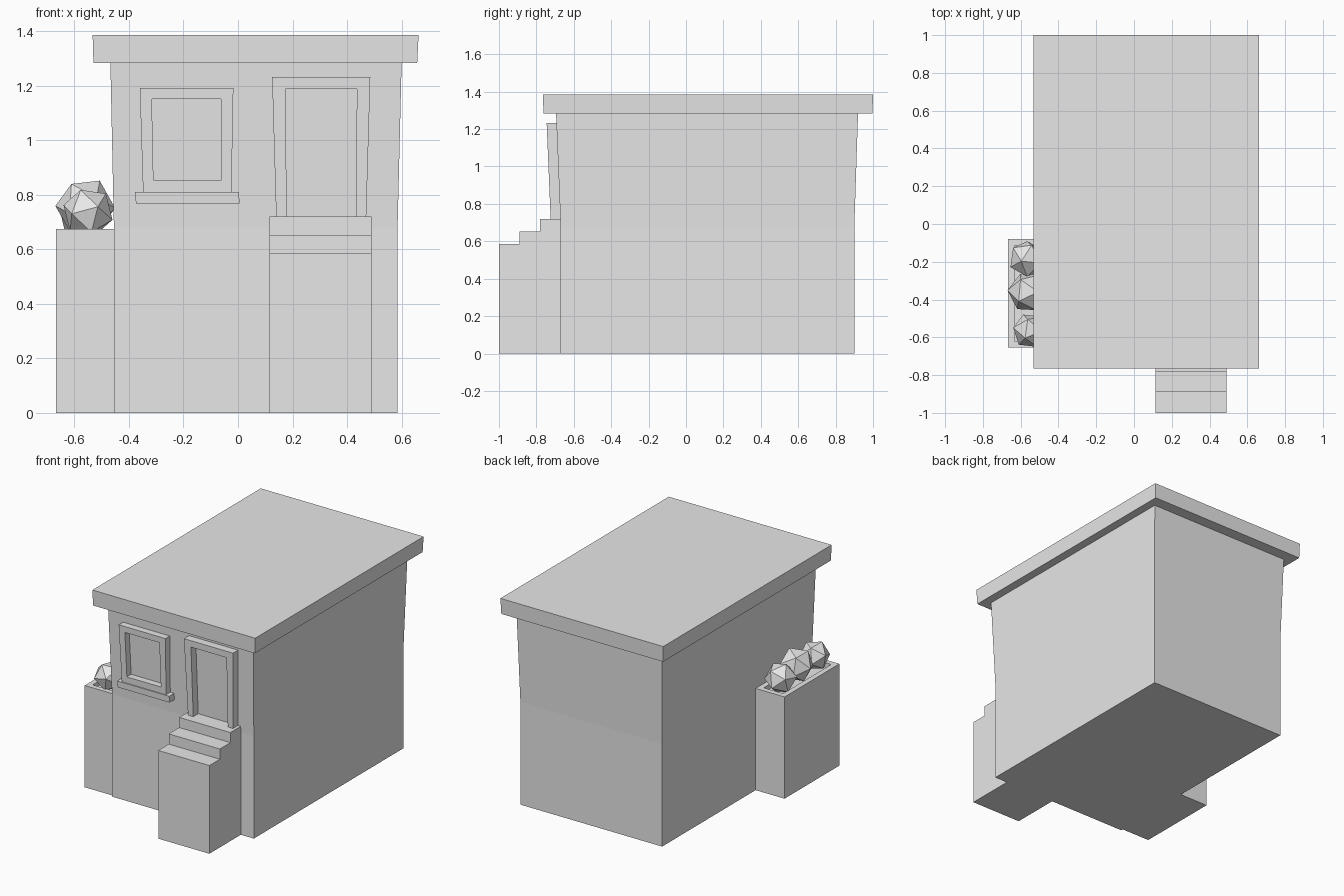
import bpy, bmesh, random
from mathutils import Vector

cube = bpy.data.objects.get("Cube")
if cube:
    bpy.data.objects.remove(cube, do_unlink=True)

random.seed(4)
GREY = (0.8, 0.8, 0.8, 1)
mat = bpy.data.materials.new("plain grey")
mat.use_nodes = True
mat.diffuse_color = GREY
mat.node_tree.nodes["Principled BSDF"].inputs["Base Color"].default_value = GREY


def finish(name, bm):
    bmesh.ops.recalc_face_normals(bm, faces=bm.faces)
    mesh = bpy.data.meshes.new(name)
    bm.to_mesh(mesh)
    bm.free()
    mesh.materials.append(mat)
    ob = bpy.data.objects.new(name, mesh)
    bpy.context.collection.objects.link(ob)
    return ob


def loft(name, levels):
    """Stack of rectangles, each (x0, x1, y0, y1, z), skinned into a solid."""
    bm = bmesh.new()
    rings = [[bm.verts.new((x, y, z)) for x, y in ((x0, y0), (x1, y0), (x1, y1), (x0, y1))]
             for x0, x1, y0, y1, z in levels]
    for a, b in zip(rings, rings[1:]):
        for i in range(4):
            j = (i + 1) % 4
            bm.faces.new((a[i], a[j], b[j], b[i]))
    bm.faces.new(rings[0])
    bm.faces.new(rings[-1])
    return finish(name, bm)


def wall_y(z):
    """Front wall position, which leans outward above the plinth height."""
    return -0.67 - 0.025 * max(0, z - 0.68) / 0.6


def frame(name, outer, inner, depth, sides):
    """Leaning surround; corners run bottom left, top left, top right, bottom right."""
    bm = bmesh.new()

    def ring(points, out):
        return [bm.verts.new((x, wall_y(z) - out, z)) for x, z in points]

    of, inf = ring(outer, depth), ring(inner, depth)
    ob, inb = ring(outer, -0.01), ring(inner, -0.01)
    for i in range(sides):
        j = (i + 1) % 4
        for a, b in ((of, inf), (inf, inb), (inb, ob), (ob, of)):
            bm.faces.new((a[i], a[j], b[j], b[i]))
    if sides < 4:
        for i in (0, sides):
            bm.faces.new((of[i], inf[i], inb[i], ob[i]))
    return finish(name, bm)


# Main building and flat roof
loft("building_walls", [(-0.455, 0.585, -0.67, 0.90, 0),
                        (-0.455, 0.585, -0.67, 0.90, 0.68),
                        (-0.468, 0.60, -0.695, 0.92, 1.29)])
loft("roof_slab", [(-0.53, 0.657, -0.762, 0.997, 1.283),
                   (-0.533, 0.662, -0.765, 1.0, 1.386)])

# Front steps, as a profile pushed sideways
bm = bmesh.new()
profile = [(-0.67, 0), (-1, 0), (-1, 0.585), (-0.89, 0.585),
           (-0.89, 0.653), (-0.78, 0.653), (-0.78, 0.72), (-0.67, 0.72)]
side = bm.faces.new([bm.verts.new((0.115, y, z)) for y, z in profile])
pushed = bmesh.ops.extrude_face_region(bm, geom=[side])["geom"]
bmesh.ops.translate(bm, vec=Vector((0.375, 0, 0)),
                    verts=[v for v in pushed if isinstance(v, bmesh.types.BMVert)])
if not side.is_valid or len(bm.faces) < len(profile) + 2:
    bmesh.ops.holes_fill(bm, edges=bm.edges)
finish("front_steps", bm)

# Door and window surrounds
frame("door_frame",
      [(0.14, 0.72), (0.125, 1.232), (0.485, 1.232), (0.47, 0.72)],
      [(0.178, 0.72), (0.175, 1.188), (0.436, 1.188), (0.432, 0.72)], 0.052, 3)
frame("window_frame",
      [(-0.348, 0.81), (-0.36, 1.191), (-0.017, 1.191), (-0.024, 0.81)],
      [(-0.31, 0.853), (-0.316, 1.151), (-0.063, 1.151), (-0.06, 0.853)], 0.045, 4)
loft("window_sill", [(-0.374, 0.005, -0.725, -0.66, 0.768),
                     (-0.378, 0.004, -0.727, -0.66, 0.81)])

# Planter box with a sunken top
px0, px1, py0, py1, pz = -0.667, -0.455, -0.655, -0.08, 0.675
rim = 0.035
inset = (px0 + rim, px1 - rim, py0 + rim, py1 - rim)
loft("planter_box", [(px0, px1, py0, py1, 0), (px0, px1, py0, py1, pz),
                     (*inset, pz), (*inset, pz - 0.03)])

# Low-poly shrubs
for name, centre, radius in (("front_shrub", (-0.55, -0.565, 0.735), 0.095),
                             ("middle_shrub", (-0.56, -0.36, 0.755), 0.11),
                             ("back_shrub", (-0.565, -0.185, 0.735), 0.10)):
    bm = bmesh.new()
    bmesh.ops.create_icosphere(bm, subdivisions=1, radius=radius)
    shrub = finish(name, bm)
    shrub.location = centre
    shrub.rotation_euler = [random.uniform(0, 3) for _ in range(3)]
